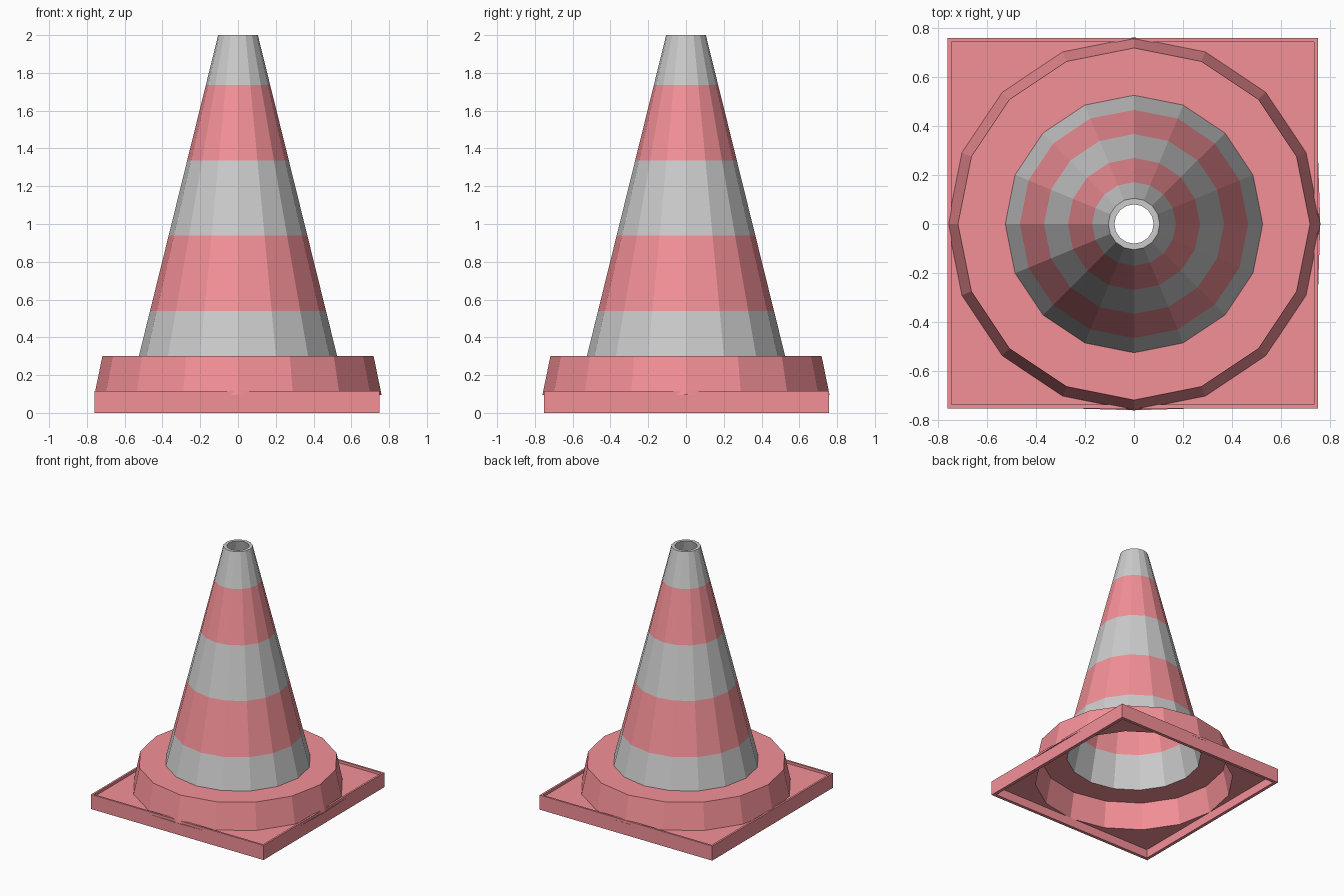
import bpy, bmesh
from math import cos, sin, pi

if "Cube" in bpy.data.objects:
    bpy.data.objects.remove(bpy.data.objects["Cube"])

N = 16  # sides of the cone and collar


def material(name, rgb):
    m = bpy.data.materials.new(name)
    m.diffuse_color = (*rgb, 1)
    m.use_nodes = True
    m.node_tree.nodes["Principled BSDF"].inputs["Base Color"].default_value = m.diffuse_color
    return m


red = material("red_plastic", (0.9, 0.28, 0.31))
grey = material("grey_band", (0.8, 0.8, 0.8))


def ring(bm, r, z):
    return [bm.verts.new((r * cos(2 * pi * i / N), r * sin(2 * pi * i / N), z))
            for i in range(N)]


def square(bm, inset, z):
    h = 0.755 - inset
    return [bm.verts.new((sx * h - 0.005, sy * h + 0.003, z))
            for sx, sy in ((1, 1), (-1, 1), (-1, -1), (1, -1))]


def bridge(bm, a, b, mat=0):
    n = len(a)
    for i in range(n):
        j = (i + 1) % n
        bm.faces.new((a[i], a[j], b[j], b[i])).material_index = mat


def square_to_ring(bm, sq, rg):
    for k in range(4):
        for i in range(4 * k, 4 * k + 4):
            bm.faces.new((sq[k], rg[i], rg[(i + 1) % N]))
        bm.faces.new((sq[k], rg[(4 * k + 4) % N], sq[(k + 1) % 4]))


def finish(bm, name, mats):
    bmesh.ops.recalc_face_normals(bm, faces=bm.faces)
    me = bpy.data.meshes.new(name)
    bm.to_mesh(me)
    bm.free()
    for m in mats:
        me.materials.append(m)
    ob = bpy.data.objects.new(name, me)
    bpy.context.collection.objects.link(ob)


# Hollow striped cone: outer wall up, inner wall down
bm = bmesh.new()
levels = [0.3, 0.54, 0.94, 1.335, 1.735, 2.0]
radius = lambda z: 0.525 - 0.247 * (z - 0.3)
outer = [ring(bm, radius(z), z) for z in levels]
inner = [ring(bm, radius(z) - 0.025, z if z > 0.3 else 0.275) for z in levels]
for wall in (outer, inner):
    for i in range(5):
        bridge(bm, wall[i], wall[i + 1], i % 2)
bridge(bm, outer[-1], inner[-1])
bridge(bm, outer[0], inner[0])
finish(bm, "striped_cone", [grey, red])

# Base: square lipped tray and raised collar, as one thin hollow shell
bm = bmesh.new()
tray = [square(bm, i, z) for i, z in
        ((0.015, 0.095), (0.015, 0.115), (0, 0.115), (0, 0), (0.025, 0), (0.025, 0.07))]
for a, b in zip(tray, tray[1:]):
    bridge(bm, a, b)
top = [ring(bm, r, z) for r, z in ((0.76, 0.095), (0.718, 0.3), (0.525, 0.3))]
under = [ring(bm, r, z) for r, z in ((0.735, 0.07), (0.695, 0.275), (0.5, 0.275))]
for shell in (top, under):
    bridge(bm, shell[0], shell[1])
    bridge(bm, shell[1], shell[2])
bridge(bm, top[2], under[2])
square_to_ring(bm, tray[0], top[0])
square_to_ring(bm, tray[-1], under[0])
finish(bm, "base_and_collar", [red])
